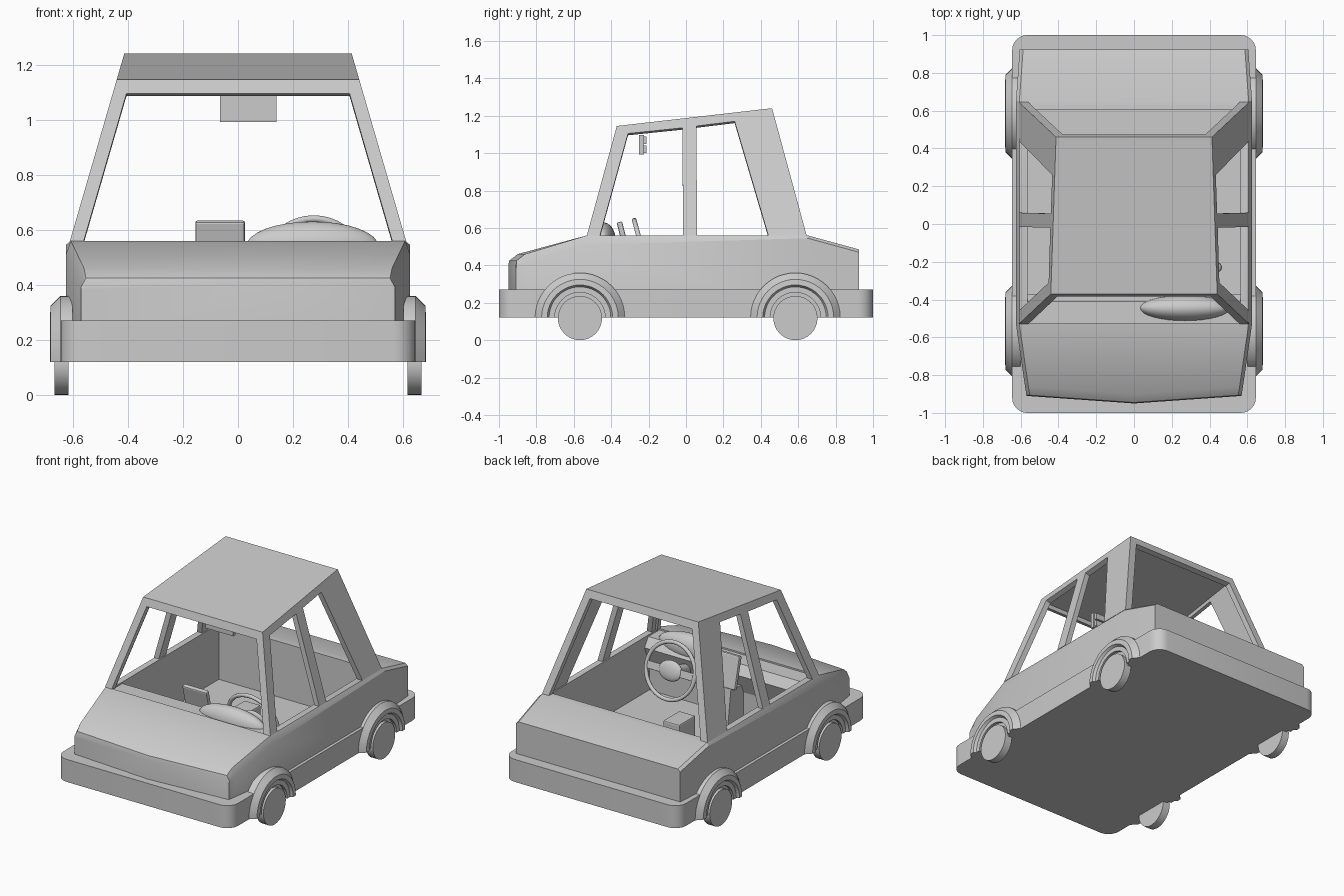
import bpy, bmesh, math
from mathutils import Vector

if "Cube" in bpy.data.objects:
    bpy.data.objects.remove(bpy.data.objects["Cube"])

def mesh_obj(name, verts, faces, weld=False):
    bm = bmesh.new()
    vs = [bm.verts.new(v) for v in verts]
    for f in faces:
        bm.faces.new([vs[i] for i in f])
    if weld:
        bmesh.ops.remove_doubles(bm, verts=bm.verts, dist=0.004)
    bmesh.ops.recalc_face_normals(bm, faces=bm.faces)
    me = bpy.data.meshes.new(name)
    bm.to_mesh(me)
    bm.free()
    ob = bpy.data.objects.new(name, me)
    bpy.context.collection.objects.link(ob)
    return ob

def activate(ob):
    bpy.ops.object.select_all(action='DESELECT')
    ob.select_set(True)
    bpy.context.view_layer.objects.active = ob

def smooth(ob, deg=30):
    activate(ob)
    bpy.ops.object.shade_smooth_by_angle(angle=math.radians(deg))

def box(name, lo, hi, rot=0, bevel=0):
    lo, hi = Vector(lo), Vector(hi)
    bpy.ops.mesh.primitive_cube_add(size=1, location=(lo + hi) / 2)
    ob = bpy.context.object
    ob.name = name
    ob.scale = hi - lo
    bpy.ops.object.transform_apply(location=False, rotation=False, scale=True)
    ob.rotation_euler.x = rot
    if bevel:
        m = ob.modifiers.new("bevel", 'BEVEL')
        m.width, m.segments = bevel, 2
    return ob

def cut(ob, cutter):
    m = ob.modifiers.new("cut", 'BOOLEAN')
    m.operation, m.solver, m.object = 'DIFFERENCE', 'EXACT', cutter
    activate(ob)
    bpy.ops.object.modifier_apply(modifier=m.name)

# Wrap-around bumper and floor pan with rounded corners
bumper = box("bumper_skirt", (-.645, -1, .12), (.645, 1, .27))
bm = bmesh.new()
bm.from_mesh(bumper.data)
upright = [e for e in bm.edges if abs(e.verts[0].co.z - e.verts[1].co.z) > .1]
bmesh.ops.bevel(bm, geom=upright, offset=.08, segments=6, profile=.5, affect='EDGES')
bm.to_mesh(bumper.data)
bm.free()

# Body shell lofted front to back: y, half width, top height, nose bulge, edge drop
sections = [(-.91, .57, .40, .04, .02), (-.905, .57, .425, .04, .035), (-.86, .577, .46, .04, .05),
            (-.53, .625, .56, 0, .05), (.65, .625, .56, 0, .015), (.925, .605, .485, 0, .015)]
verts, faces, n = [], [], 8
for y, w, z, bulge, drop in sections:
    for x, h in ((-w, .13), (-w, z - drop), (-w + .018, z), (0, z), (w - .018, z),
                 (w, z - drop), (w, .13), (0, .13)):
        verts.append((x, y - bulge * (1 - abs(x) / w), h))
for s in range(len(sections) - 1):
    for i in range(n):
        j = (i + 1) % n
        faces.append((s * n + i, s * n + j, s * n + n + j, s * n + n + i))
for b in (0, (len(sections) - 1) * n):
    faces += [(b, b + 1, b + 2, b + 3, b + 7), (b + 3, b + 4, b + 5, b + 6, b + 7)]
body = mesh_obj("body_shell", verts, faces)

# Hollow out the passenger compartment
cutter = box("cabin_cutter", (-.565, -.525, .19), (.565, .605, .9))
cutter.hide_render = True
cut(body, cutter)
cut(bumper, cutter)
bpy.data.objects.remove(cutter, do_unlink=True)
smooth(body, 25)
smooth(bumper)

# Cabin frame: pillars and roof, all panels leaning inwards
Z0 = .56
side_x = lambda z: .61 - .29 * (z - Z0)
front_y = lambda z: -.53 + .2735 * (z - Z0)
rear_y = lambda z: .645 - .272 * (z - Z0)
side = [(-.53, Z0), (-.46, Z0), (-.31, 1.105), (-.02, 1.135), (-.015, Z0), (.06, Z0), (.055, 1.145),
        (.26, 1.17), (.44, Z0), (.645, Z0), (rear_y(1.24), 1.24), (front_y(1.145), 1.145)]
verts, faces = [], []

def panel(pts):
    faces.append(tuple(range(len(verts), len(verts) + len(pts))))
    verts.extend(pts)

for s in (-1, 1):
    panel([(s * side_x(z), y, z) for y, z in side])
for fy, top in ((front_y, 1.145), (rear_y, 1.24)):
    rim = [(side_x(Z0), Z0), (side_x(top), top), (-side_x(top), top), (-side_x(Z0), Z0)]
    low = top - .05
    rim += [(-side_x(Z0) + .05, Z0), (-side_x(low) + .05, low), (side_x(low) - .05, low), (side_x(Z0) - .05, Z0)]
    panel([(x, fy(z), z) for x, z in rim])
panel([(s * side_x(z), fy(z), z) for s, fy, z in
       ((-1, front_y, 1.145), (1, front_y, 1.145), (1, rear_y, 1.24), (-1, rear_y, 1.24))])
cabin = mesh_obj("cabin_frame", verts, faces, weld=True)
if max(cabin.data.polygons, key=lambda p: abs(p.normal.z)).normal.z < 0:
    cabin.data.flip_normals()
m = cabin.modifiers.new("thickness", 'SOLIDIFY')
m.thickness, m.offset, m.use_even_offset = .035, -1, True

# Wheels and flared arches
arch = [(.24, .60), (.24, .645), (.205, .68), (.175, .682), (.165, .665), (.135, .665), (.135, .61)]
STEPS = 24
for end, y in (("front", -.567), ("rear", .585)):
    for label, s in (("left", 1), ("right", -1)):
        bpy.ops.mesh.primitive_cylinder_add(vertices=32, radius=.118, depth=.052,
                                            location=(s * .641, y, .118), rotation=(0, math.pi / 2, 0))
        wheel = bpy.context.object
        wheel.name = f"{end}_{label}_wheel"
        smooth(wheel)
        verts, faces, k = [], [], len(arch)
        for i in range(STEPS + 1):
            a = math.pi * i / STEPS
            verts += [(s * x, y + r * math.cos(a), .12 + r * math.sin(a)) for r, x in arch]
        for i in range(STEPS):
            for p in range(k):
                q = (p + 1) % k
                faces.append((i * k + p, i * k + q, i * k + k + q, i * k + k + p))
        faces += [tuple(range(k)), tuple(range(STEPS * k, STEPS * k + k))]
        smooth(mesh_obj(f"{end}_{label}_arch", verts, faces))

# Dashboard
prof = [(-.527, .185), (-.527, .55), (-.41, .55), (-.37, .49), (-.42, .36), (-.42, .185)]
verts = [(x, y, z) for x in (-.567, .567) for y, z in prof]
k = len(prof)
faces = [(i, (i + 1) % k, (i + 1) % k + k, i + k) for i in range(k)]
faces += [tuple(range(k)), tuple(range(k, 2 * k))]
mesh_obj("dashboard", verts, faces)

# Instrument hood in front of the driver
bpy.ops.mesh.primitive_uv_sphere_add(segments=32, ring_count=16, radius=1, location=(.27, -.445, .54))
hood = bpy.context.object
hood.name = "instrument_hood"
hood.scale = (.24, .068, .09)
smooth(hood)

# Centre screen, console and armrest
box("centre_screen", (-.155, -.345, .42), (.025, -.315, .635), rot=math.radians(14), bevel=.008)
box("centre_console", (-.13, -.43, .185), (.0, -.27, .42), rot=math.radians(8))
box("armrest", (-.07, .0, .185), (.05, .17, .35), bevel=.008)

# Steering wheel
tilt = math.radians(105)
centre = Vector((.275, -.23, .468))
bpy.ops.mesh.primitive_torus_add(major_radius=.178, minor_radius=.013, major_segments=40,
                                 minor_segments=10, location=centre, rotation=(tilt, 0, 0))
bpy.context.object.name = "steering_rim"
smooth(bpy.context.object, 60)
bpy.ops.mesh.primitive_uv_sphere_add(segments=24, ring_count=12, radius=1, location=centre, rotation=(tilt, 0, 0))
hub = bpy.context.object
hub.name = "steering_hub"
hub.scale = (.085, .065, .025)
smooth(hub)
half = Vector((.172, .025, .008))
box("steering_spokes", centre - half, centre + half, rot=tilt, bevel=.005)
bpy.ops.mesh.primitive_cylinder_add(vertices=20, radius=.03, depth=.2, rotation=(tilt, 0, 0),
                                    location=centre + Vector((0, -.1, -.03)))
bpy.context.object.name = "steering_column"
smooth(bpy.context.object)

# Rear-view mirror
box("mirror_back", (-.065, -.25, .992), (.14, -.225, 1.097))
box("mirror_upper", (-.055, -.226, 1.05), (.13, -.21, 1.09))
box("mirror_lower", (-.055, -.226, 1.0), (.13, -.21, 1.04))
